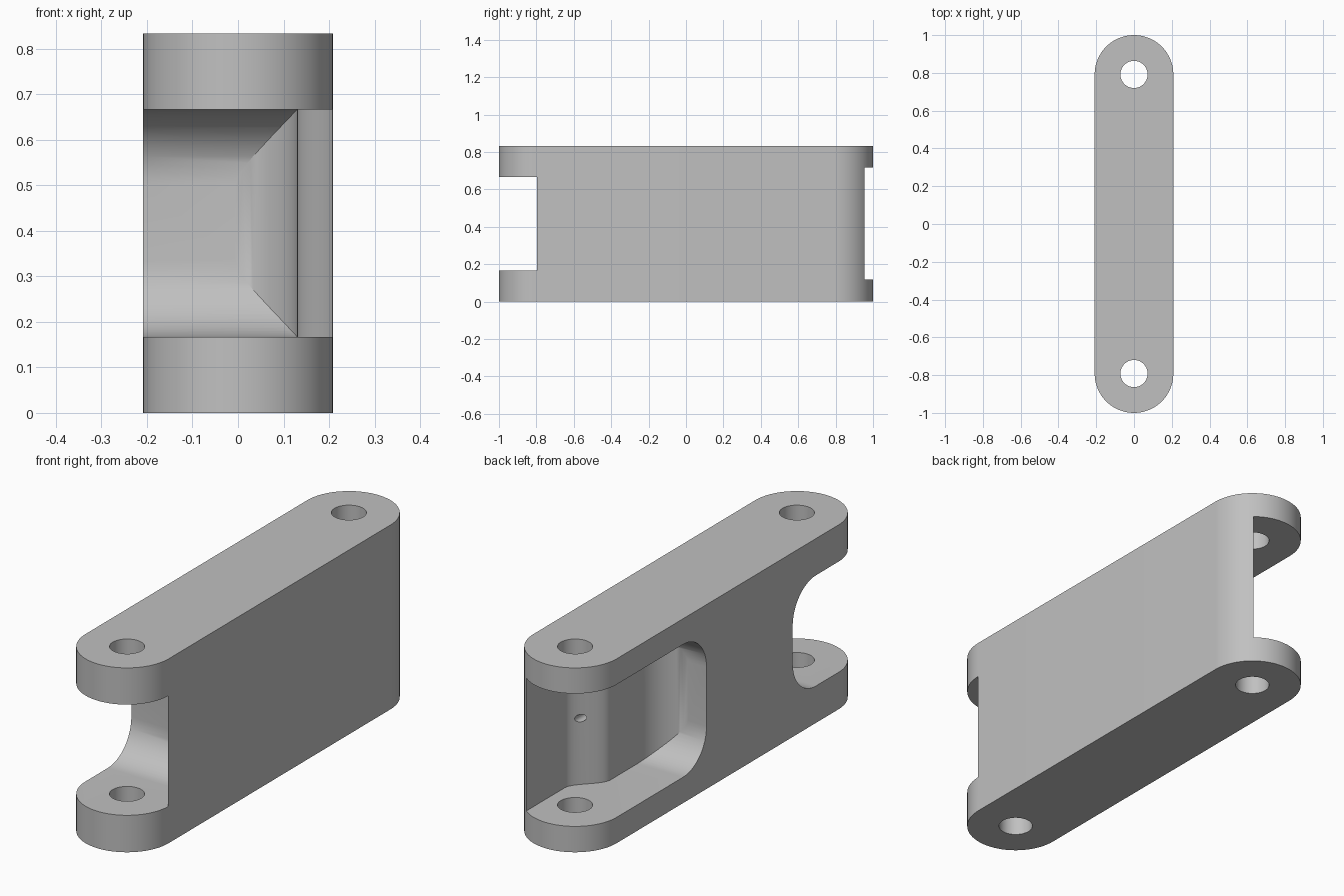
import bpy, bmesh
from math import sin, cos, pi
from mathutils import Vector

if "Cube" in bpy.data.objects:
    bpy.data.objects.remove(bpy.data.objects["Cube"])

R = 0.2083            # half width and end radius
PIN = 1 - R           # distance of each pin from the middle
H = 0.833             # height
FILLET = 0.167        # pocket corner radius


def prism(name, points, sweep):
    """Extrude a closed outline along a vector."""
    bm = bmesh.new()
    face = bm.faces.new([bm.verts.new(p) for p in points])
    ext = bmesh.ops.extrude_face_region(bm, geom=[face], use_keep_orig=True)
    moved = [g for g in ext["geom"] if isinstance(g, bmesh.types.BMVert)]
    bmesh.ops.translate(bm, verts=moved, vec=Vector(sweep))
    bmesh.ops.recalc_face_normals(bm, faces=bm.faces[:])
    mesh = bpy.data.meshes.new(name)
    bm.to_mesh(mesh)
    bm.free()
    obj = bpy.data.objects.new(name, mesh)
    bpy.context.collection.objects.link(obj)
    return obj


def arc(cx, cy, r, a0, a1, n):
    return [(cx + r * cos(a0 + (a1 - a0) * i / n),
             cy + r * sin(a0 + (a1 - a0) * i / n)) for i in range(n + 1)]


def boolean(obj, tool, operation):
    """Apply a boolean and discard the tool."""
    tool.hide_render = True
    mod = obj.modifiers.new(operation.title(), "BOOLEAN")
    mod.object, mod.operation, mod.solver = tool, operation, "EXACT"
    bpy.context.view_layer.objects.active = obj
    bpy.ops.object.modifier_apply(modifier=mod.name)
    bpy.data.objects.remove(tool)


def pocket(side, x_outer, x_inner, s_start, s_end, end, z0, z1):
    """Pocket open on the -x side: plan outline crossed with rounded side outline."""
    # Plan: outer wall, S-curve to the inner wall, filleted end
    plan = [(-0.4, 1.2), (x_outer, 1.2)]
    for i in range(17):
        t = i / 16
        ease = t * t * (3 - 2 * t)
        plan.append((x_outer + (x_inner - x_outer) * ease,
                     s_start + (s_end - s_start) * t))
    low = end - 0.002
    plan += arc(x_inner - FILLET, low + FILLET - 0.001, FILLET, 0, -pi / 2, 16)
    plan.append((-0.4, low - 0.001))
    cutter = prism("pocket_cutter", [(x, side * y, -0.1) for x, y in plan], (0, 0, 1.1))
    # Side: square mouth, rounded inner corners
    r = FILLET
    prof = [(1.3, z0)] + arc(end + r, z0 + r, r, -pi / 2, -pi, 16)
    prof += arc(end + r, z1 - r, r, pi, pi / 2, 16) + [(1.3, z1)]
    boolean(cutter, prism("side_cutter", [(-0.35, side * y, z) for y, z in prof],
                          (0.7, 0, 0)), "INTERSECT")
    return cutter


# Link body with round ends
outline = arc(0, PIN, R, 0, pi, 40) + arc(0, -PIN, R, pi, 2 * pi, 40)
link = prism("link_body", [(x, y, 0) for x, y in outline], (0, 0, H))

# Front and back pockets
boolean(link, pocket(-1, 0.212, 0.13, 0.82, 0.635, 0.464, 0.167, 0.667), "DIFFERENCE")
boolean(link, pocket(1, 0.13, 0.02, 0.68, 0.51, 0.151, 0.117, 0.717), "DIFFERENCE")

# Pin holes
for side in (-1, 1):
    ring = arc(0, side * PIN, 0.072, 0, 2 * pi, 40)[:-1]
    boolean(link, prism("pin_cutter", [(x, y, -0.1) for x, y in ring], (0, 0, 1.1)),
            "DIFFERENCE")

# Small blind hole in the back pocket wall
ring = arc(0.095, H / 2, 0.017, 0, 2 * pi, 16)[:-1]
boolean(link, prism("small_cutter", [(x, 0.52, z) for x, z in ring], (0, 0.16, 0)),
        "DIFFERENCE")

# Material
grey = bpy.data.materials.new("plain grey")
grey.use_nodes = True
colour = (0.53, 0.53, 0.53, 1)
grey.diffuse_color = colour
grey.node_tree.nodes["Principled BSDF"].inputs["Base Color"].default_value = colour
link.data.materials.clear()
link.data.materials.append(grey)
for poly in link.data.polygons:
    poly.material_index = 0

bpy.ops.object.select_all(action="DESELECT")
link.select_set(True)
bpy.context.view_layer.objects.active = link
bpy.ops.object.shade_smooth_by_angle(angle=pi / 6)
